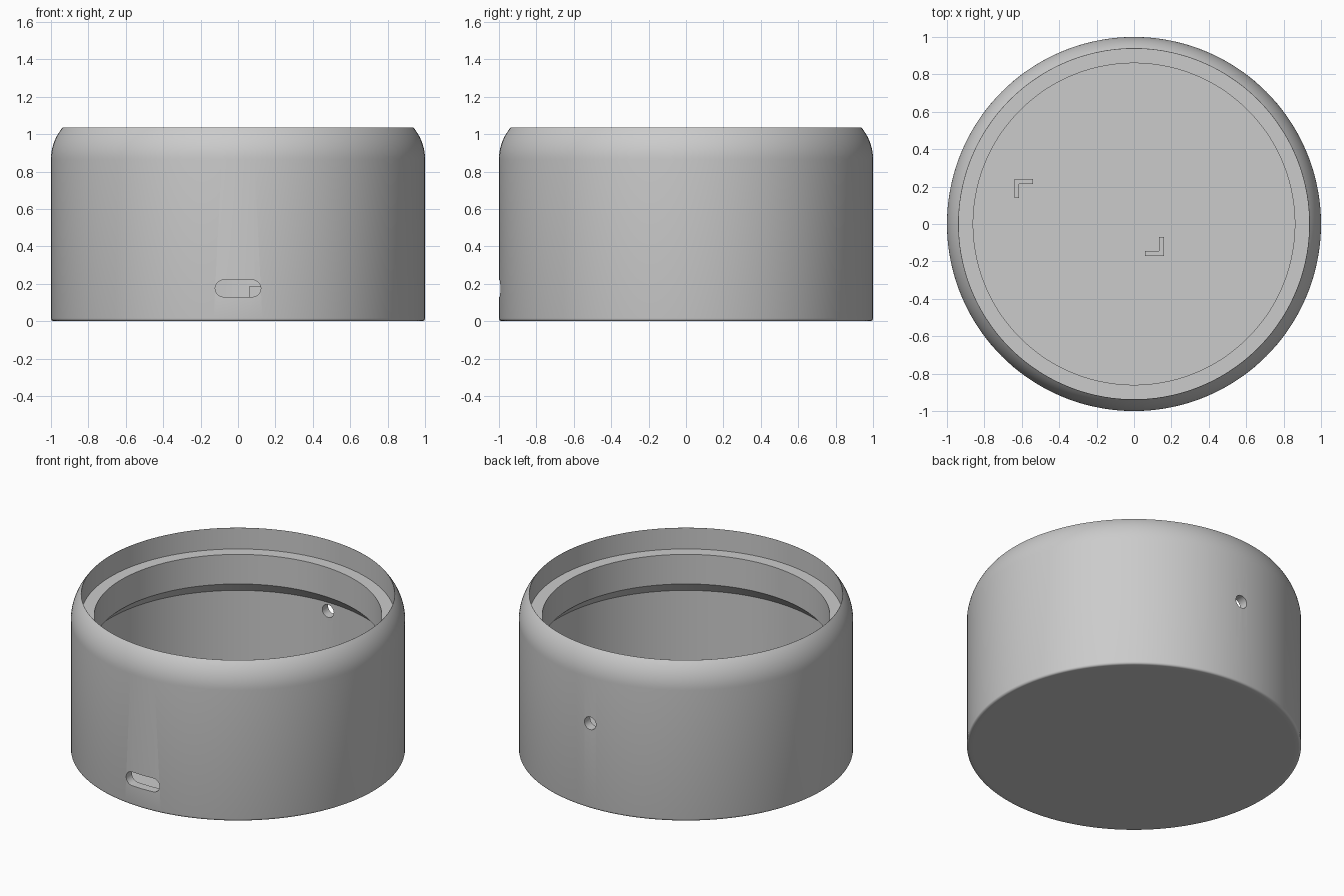
import bpy
import bmesh
from math import cos, sin, pi, radians
from mathutils import Matrix, Vector

cube = bpy.data.objects.get("Cube")
if cube:
    bpy.data.objects.remove(cube, do_unlink=True)

HEIGHT, WALL, FLOOR, LEDGE = 1.035, 0.94, 0.07, 0.86

grey = bpy.data.materials.new("plain grey")
grey.use_nodes = True
colour = (0.6, 0.6, 0.6, 1)
grey.diffuse_color = colour
grey.node_tree.nodes["Principled BSDF"].inputs["Base Color"].default_value = colour


def make_object(name, bm):
    bmesh.ops.recalc_face_normals(bm, faces=bm.faces)
    mesh = bpy.data.meshes.new(name)
    bm.to_mesh(mesh)
    bm.free()
    mesh.materials.append(grey)
    obj = bpy.data.objects.new(name, mesh)
    bpy.context.collection.objects.link(obj)
    return obj


def lathe(name, profile, steps=144):
    bm = bmesh.new()
    verts = [bm.verts.new((r, 0, z)) for r, z in profile]
    edges = [bm.edges.new(pair) for pair in zip(verts, verts[1:])]
    bmesh.ops.spin(bm, geom=verts + edges, cent=(0, 0, 0), axis=(0, 0, 1),
                   angle=2 * pi, steps=steps)
    bmesh.ops.remove_doubles(bm, verts=bm.verts, dist=1e-5)
    return make_object(name, bm)


def prism(name, outline, depth, matrix):
    """Extrude a flat outline along its local z, then place it."""
    bm = bmesh.new()
    face = bm.faces.new([bm.verts.new((x, y, 0)) for x, y in outline])
    result = bmesh.ops.extrude_face_region(bm, geom=[face])
    top = [v for v in result["geom"] if isinstance(v, bmesh.types.BMVert)]
    bmesh.ops.translate(bm, verts=top, vec=(0, 0, depth))
    bmesh.ops.transform(bm, matrix=matrix, verts=bm.verts)
    return make_object(name, bm)


def capsule(half_length, radius, steps=16):
    """Outline of a slot with round ends."""
    points = []
    for side in (1, -1):
        for i in range(steps + 1):
            a = -pi / 2 + pi * i / steps
            points.append((side * (half_length + radius * cos(a)), side * radius * sin(a)))
    return points


# Housing: rounded foot, straight wall, curved shoulder, ledge with sloped support
foot = 0.015
profile = [(0, 0), (0.96, 0)]
for i in range(5):
    a = pi / 2 * i / 4
    profile.append((1 - foot + foot * sin(a), foot - foot * cos(a)))
shoulder, sweep = 0.265, radians(40)
base = HEIGHT - shoulder * sin(sweep)
for i in range(13):
    a = sweep * i / 12
    profile.append((1 - shoulder * (1 - cos(a)), base + shoulder * sin(a)))
profile += [(WALL - 0.003, HEIGHT), (WALL - 0.003, 0.895), (LEDGE, 0.895),
            (LEDGE, 0.70), (WALL, 0.62), (WALL, FLOOR), (0, FLOOR)]
housing = lathe("housing", profile)

# Front port slot and round back hole, cut through the wall
turn = Matrix.Rotation(pi / 2, 4, "X")
circle = [(0.042 * cos(2 * pi * i / 32), 0.042 * sin(2 * pi * i / 32)) for i in range(32)]
cutters = [
    prism("port_cutter", capsule(0.077, 0.045), 0.3,
          Matrix.Translation((0, -0.85, 0.175)) @ turn),
    prism("hole_cutter", circle, 0.3, Matrix.Translation((0, 1.15, 0.563)) @ turn),
]
for cutter in cutters:
    cutter.hide_render = True
    mod = housing.modifiers.new("cut", "BOOLEAN")
    mod.operation = "DIFFERENCE"
    mod.solver = "EXACT"
    mod.object = cutter
bpy.context.view_layer.update()
graph = bpy.context.evaluated_depsgraph_get()
cut_mesh = bpy.data.meshes.new_from_object(housing.evaluated_get(graph))
housing.modifiers.clear()
housing.data = cut_mesh
for cutter in cutters:
    bpy.data.objects.remove(cutter, do_unlink=True)

bpy.ops.object.select_all(action="DESELECT")
housing.select_set(True)
bpy.context.view_layer.objects.active = housing
bpy.ops.object.shade_smooth_by_angle(angle=radians(30))

# Two corner brackets on the floor, each the other turned half round
leg, thick = 0.10, 0.025
corner = [(0, 0), (leg, 0), (leg, -thick), (thick, -thick), (thick, -leg), (0, -leg)]
for name, spot, angle in (("left_bracket", (0.16, -0.17), pi),
                          ("right_bracket", (-0.64, 0.24), 0)):
    place = Matrix.Translation(Vector((*spot, FLOOR - 0.005))) @ Matrix.Rotation(angle, 4, "Z")
    prism(name, corner, 0.185 - FLOOR + 0.005, place)
